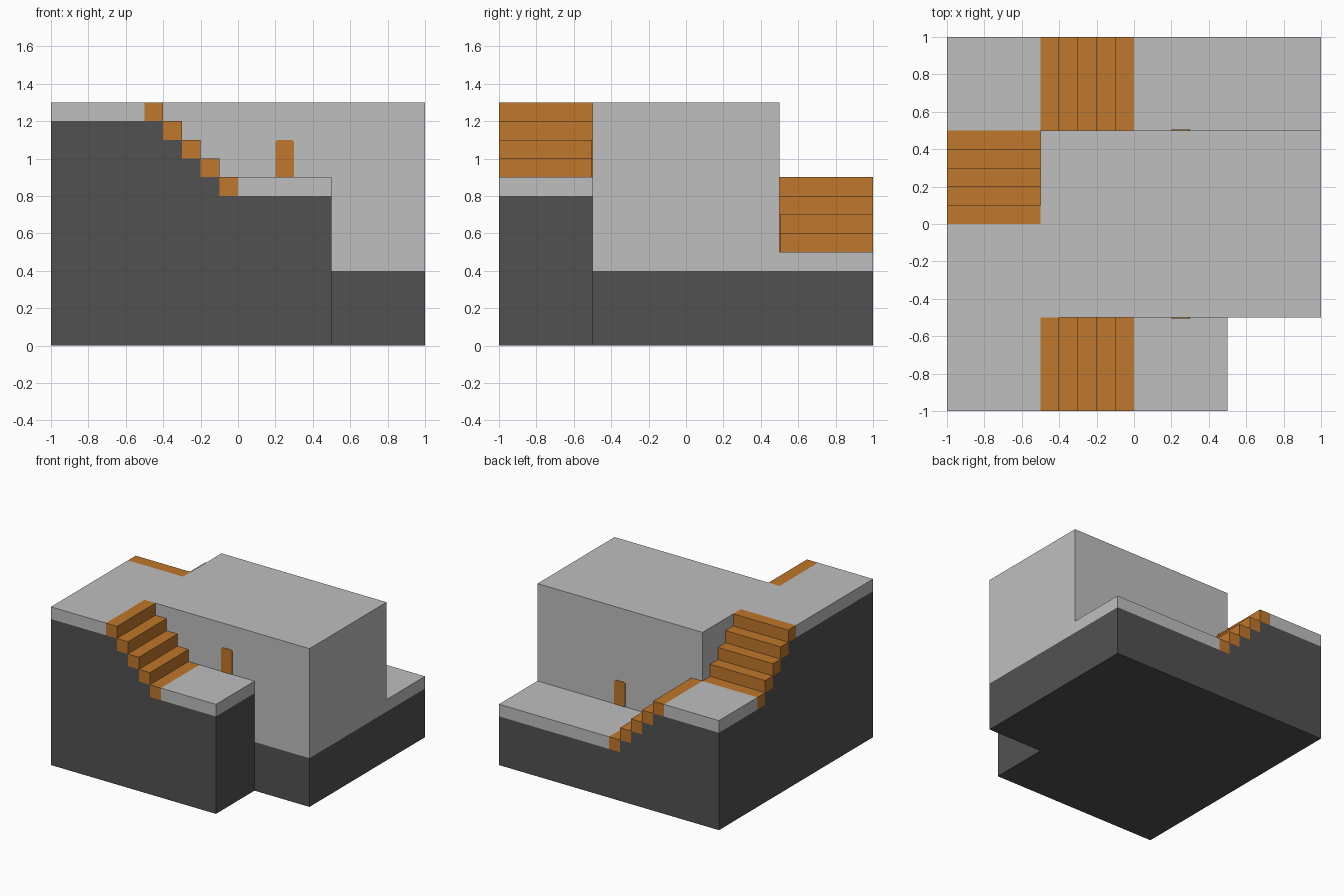
import bpy, bmesh, math

cube = bpy.data.objects.get("Cube")
if cube:
    bpy.data.objects.remove(cube, do_unlink=True)


def make_material(name, rgb):
    mat = bpy.data.materials.new(name)
    mat.use_nodes = True
    mat.diffuse_color = (*rgb, 1)
    mat.node_tree.nodes["Principled BSDF"].inputs["Base Color"].default_value = (*rgb, 1)
    return mat


PALE = make_material("pale_grey", (0.52, 0.52, 0.52))
DARK = make_material("dark_grey", (0.083, 0.083, 0.083))
ORANGE = make_material("orange", (0.525, 0.184, 0.025))

STEP = 0.1      # tread depth, riser height and slab thickness
COUNT = 5       # treads in each flight


def add_prism(bm, profile, axis, a, b):
    """Extrude a (u, z) profile along x or y from a to b."""
    def place(u, z, d):
        return (u, d, z) if axis == 'y' else (d, u, z)
    face = bm.faces.new([bm.verts.new(place(u, z, a)) for u, z in profile])
    moved = bmesh.ops.extrude_face_region(bm, geom=[face])["geom"]
    shift = (0, b - a, 0) if axis == 'y' else (b - a, 0, 0)
    bmesh.ops.translate(bm, vec=shift,
                        verts=[v for v in moved if isinstance(v, bmesh.types.BMVert)])


def build(name, mat, profiles, axis, a, b):
    bm = bmesh.new()
    for profile in profiles:
        add_prism(bm, profile, axis, a, b)
    bmesh.ops.recalc_face_normals(bm, faces=bm.faces)
    mesh = bpy.data.meshes.new(name)
    bm.to_mesh(mesh)
    bm.free()
    mesh.materials.append(mat)
    obj = bpy.data.objects.new(name, mesh)
    bpy.context.collection.objects.link(obj)
    return obj


def rect(u0, u1, z0, z1):
    return [(u0, z0), (u1, z0), (u1, z1), (u0, z1)]


def wing(name, axis, a, b, start, end, stair, high):
    """Stepped dark foundation with a flight of treads resting on it."""
    outline = [(start, 0), (end, 0), (end, high - STEP * (COUNT - 1))]
    for i in reversed(range(COUNT - 1)):
        u = stair + STEP * (i + 1)
        outline += [(u, high - STEP * (i + 1)), (u, high - STEP * i)]
    outline.append((start, high))
    build(name + "_foundation", DARK, [outline], axis, a, b)

    treads = [rect(stair + STEP * i, stair + STEP * (i + 1),
                   high - STEP * i, high - STEP * (i - 1)) for i in range(COUNT)]
    build(name + "_stairs", ORANGE, treads, axis, a, b)


# Three stepped wings wrapping the building
wing("front", 'y', -1, -0.5, -1, 0.5, -0.5, 1.2)
wing("side", 'x', -1, -0.5, -0.5, 0.5, 0, 1.2)
wing("back", 'y', 0.5, 1, -1, 1, -0.5, 0.8)

# Building and its base
build("building_foundation", DARK, [rect(-0.5, 1, 0, 0.4)], 'y', -0.5, 0.5)
build("building", PALE, [rect(-0.5, 1, 0.4, 1.3)], 'y', -0.5, 0.5)

# Pale walking slabs
build("upper_platform", PALE, [rect(-1, -0.5, 1.2, 1.3)], 'y', -1, 0)
build("front_landing", PALE, [rect(0, 0.5, 0.8, 0.9)], 'y', -1, -0.5)
build("corner_landing", PALE, [rect(-1, -0.5, 0.8, 0.9)], 'y', 0.5, 1)
build("back_terrace", PALE, [rect(0, 1, 0.4, 0.5)], 'y', 0.5, 1)


# Doors with softly rounded top corners
def door(name, z, y0, y1):
    r, top = 0.015, z + 0.2
    outline = [(0.2, z), (0.3, z)]
    for cx, first in ((0.3 - r, 0), (0.2 + r, 90)):
        for k in range(4):
            t = math.radians(first + 30 * k)
            outline.append((cx + r * math.cos(t), top - r + r * math.sin(t)))
    build(name, ORANGE, [outline], 'y', y0, y1)


door("front_door", 0.9, -0.504, -0.498)
door("back_door", 0.5, 0.498, 0.504)
